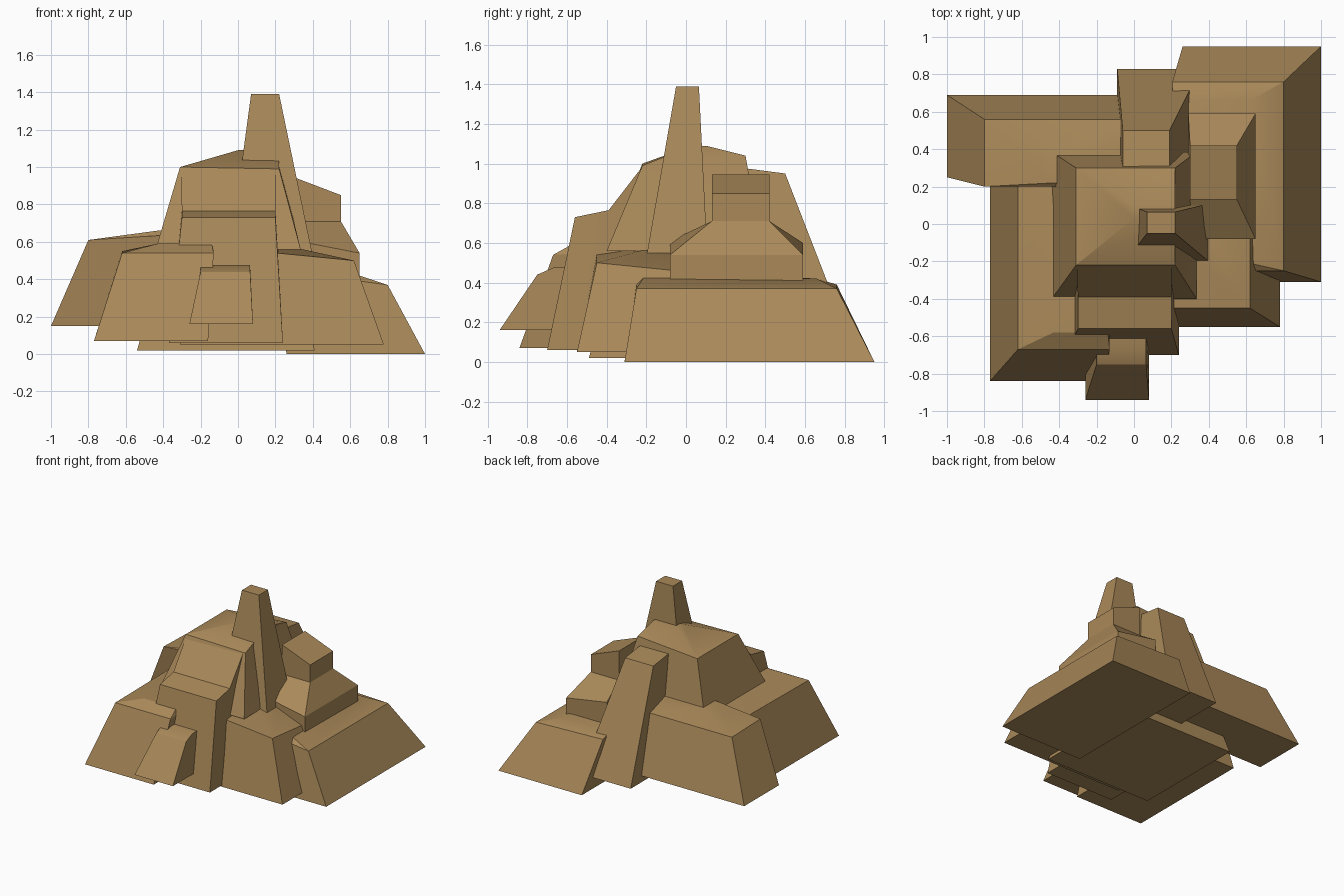
import bpy, bmesh, math

if "Cube" in bpy.data.objects:
    bpy.data.objects.remove(bpy.data.objects["Cube"])

mat = bpy.data.materials.new("sandstone")
mat.diffuse_color = (0.40, 0.25, 0.10, 1)
mat.use_nodes = True
mat.node_tree.nodes["Principled BSDF"].inputs["Base Color"].default_value = mat.diffuse_color


def block(name, *rings):
    """Loft rectangular rings (x0, x1, y0, y1, z); z may hold 4 corner heights
    in the order front-left, front-right, back-right, back-left."""
    bm = bmesh.new()
    loops = []
    for x0, x1, y0, y1, z in rings:
        zs = z if isinstance(z, tuple) else (z,) * 4
        corners = ((x0, y0), (x1, y0), (x1, y1), (x0, y1))
        loops.append([bm.verts.new((x, y, h)) for (x, y), h in zip(corners, zs)])
    bm.faces.new(loops[0][::-1])
    for lo, hi in zip(loops, loops[1:]):
        for i in range(4):
            j = (i + 1) % 4
            bm.faces.new((lo[i], lo[j], hi[j], hi[i]))
    bm.faces.new(loops[-1])
    bmesh.ops.recalc_face_normals(bm, faces=bm.faces)
    me = bpy.data.meshes.new(name)
    bm.to_mesh(me)
    bm.free()
    me.materials.append(mat)
    ob = bpy.data.objects.new(name, me)
    bpy.context.collection.objects.link(ob)
    bpy.ops.object.select_all(action='DESELECT')
    ob.select_set(True)
    bpy.context.view_layer.objects.active = ob
    bpy.ops.object.shade_smooth_by_angle(angle=math.radians(25))


# Low foundation under the whole mound
block("core_base", (-.54, .41, -.49, .45, .02), (-.4, .3, -.35, .35, .5))

# Broad outer ledges
block("right_ledge", (.26, 1, -.31, .95, 0),
      (.205, .8, -.25, .76, (.45, .37, .37, .39)),
      (.205, .62, -.21, .66, (.47, .43, .42, .42)))
block("front_right_ledge", (-.31, .78, -.55, .3, .05),
      (-.2, .62, -.45, .25, (.58, .5, .43, .55)),
      (-.1, .3, -.19, .1, .57))
block("front_left_ledge", (-.77, -.16, -.84, .22, .07),
      (-.62, -.13, -.67, .2, (.54, .54, .6, .55)),
      (-.43, -.14, -.58, .1, .59))
block("back_left_ledge", (-1, .05, .25, .69, .15),
      (-.8, .0, .2, .56, (.61, .66, .6, .6)),
      (-.43, -.05, .22, .37, .66))

# Buttresses against the central mound
block("front_buttress", (-.37, .24, -.7, -.1, .06),
      (-.3, .2, -.56, -.1, (.73, .73, .8, .8)),
      (-.3, .2, -.39, -.1, (.765, .765, .8, .8)),
      (-.305, .2, -.22, -.1, .985))
block("back_buttress", (-.09, .355, .2, .83, .1),
      (-.06, .19, .27, .5, (.98, .98, .95, .95)))
block("front_step", (-.26, .08, -.94, -.5, .16),
      (-.2, .065, -.75, -.5, (.44, .44, .475, .475)),
      (-.2, .065, -.67, -.5, .475))

# Stacked terraces on the right side
block("right_terrace", (.29, .65, -.08, .59, .38),
      (.29, .65, -.08, .59, (.61, .54, .54, .6)),
      (.3, .55, .13, .42, .71))
block("right_terrace_cap", (.3, .55, .13, .42, .6),
      (.3, .55, .13, .42, (.945, .85, .85, .945)))

# Central mound and its spire
block("central_mound", (-.44, .335, -.4, .385, .56),
      (-.31, .22, -.22, .3, (1, .99, 1.04, 1)),
      (0, .218, .03, .1, 1.09))
block("spire", (-.05, .405, -.205, .11, .5),
      (.07, .22, -.05, .065, 1.39))
